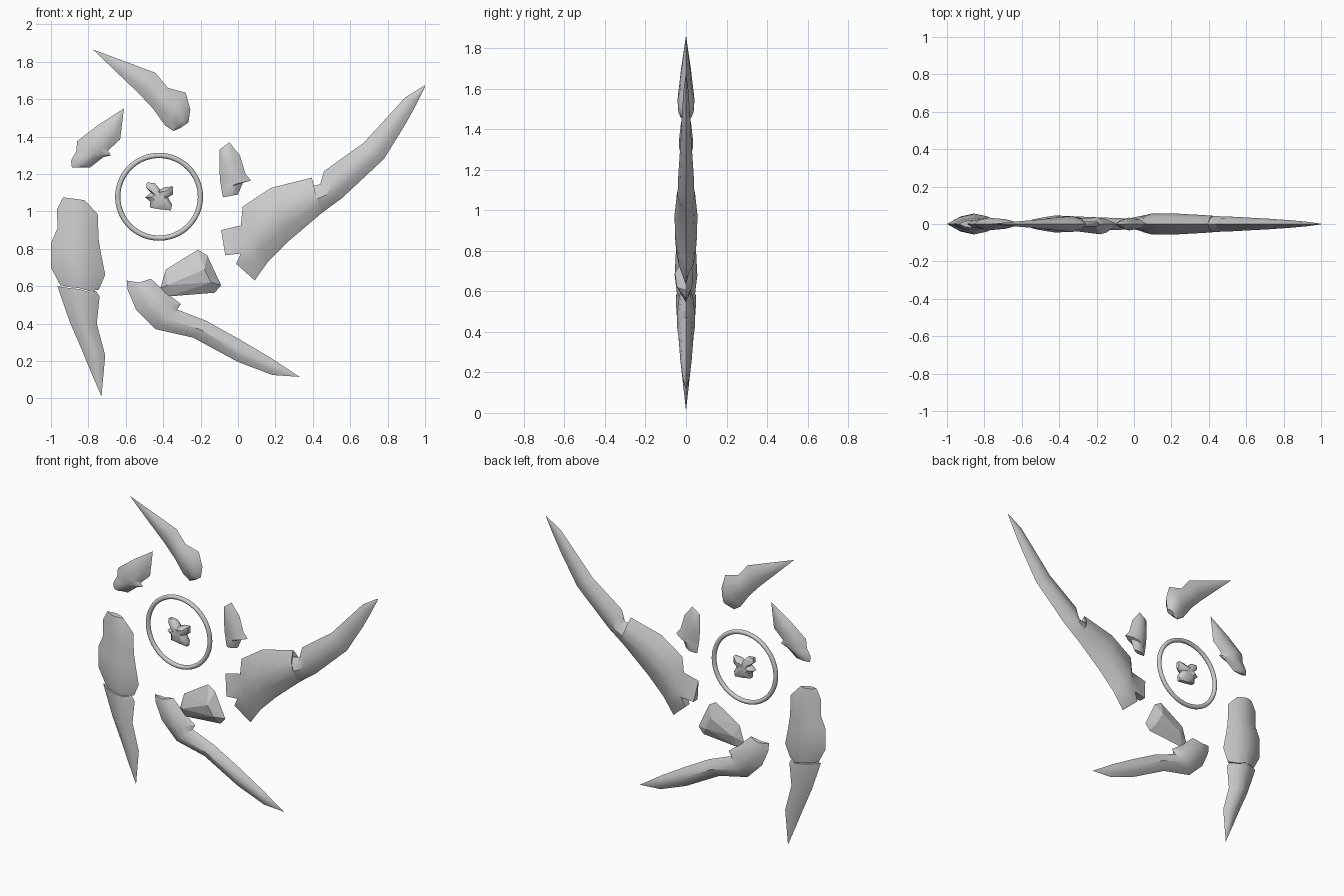
import bpy, bmesh, math
from mathutils import Vector

cube = bpy.data.objects.get("Cube")
if cube:
    bpy.data.objects.remove(cube, do_unlink=True)

stone = bpy.data.materials.new("pale grey stone")
stone.use_nodes = True
stone.diffuse_color = (0.6, 0.6, 0.6, 1)
stone.node_tree.nodes["Principled BSDF"].inputs["Base Color"].default_value = (0.6, 0.6, 0.6, 1)

ACROSS = (0, 0.25, 0.5, 0.75, 1)
BULGE = (0, 0.72, 1, 0.72, 0)


def finish(name, bm, angle=35):
    """Turn a bmesh into a shaded, coloured object."""
    bmesh.ops.remove_doubles(bm, verts=bm.verts, dist=0.0005)
    bmesh.ops.recalc_face_normals(bm, faces=bm.faces)
    mesh = bpy.data.meshes.new(name)
    bm.to_mesh(mesh)
    bm.free()
    mesh.materials.append(stone)
    obj = bpy.data.objects.new(name, mesh)
    bpy.context.collection.objects.link(obj)
    if angle:
        bpy.ops.object.select_all(action='DESELECT')
        obj.select_set(True)
        bpy.context.view_layer.objects.active = obj
        bpy.ops.object.shade_smooth_by_angle(angle=math.radians(angle))
    return obj


def shard(name, stations):
    """Loft lens sections; a station is (half thickness, edge points in x, z)."""
    bm = bmesh.new()
    loops = []
    for t, *pts in stations:
        if len(pts) == 1:
            pts = pts * 2
        if len(pts) == 2:
            a, b = Vector(pts[0]), Vector(pts[1])
            pts = [a.lerp(b, u) for u in ACROSS]
        front = [bm.verts.new((p[0], -t * k, p[1])) for p, k in zip(pts, BULGE)]
        back = [bm.verts.new((p[0], t * k, p[1])) for p, k in zip(pts[1:4], BULGE[1:4])]
        loops.append(front + back[::-1])
    n = len(loops[0])
    for r, s in zip(loops, loops[1:]):
        for i in range(n):
            j = (i + 1) % n
            bm.faces.new((r[i], r[j], s[j], s[i]))
    # close both ends with strips
    for r in (loops[0], loops[-1]):
        bm.faces.new((r[0], r[1], r[7]))
        bm.faces.new((r[1], r[2], r[6], r[7]))
        bm.faces.new((r[2], r[3], r[5], r[6]))
        bm.faces.new((r[3], r[4], r[5]))
    bmesh.ops.dissolve_degenerate(bm, dist=0.0005, edges=bm.edges)
    return finish(name, bm)


# Long curved blade with a nick in its upper edge and a broken root
shard("great_blade", [
    (0.002, (1, 1.675), (1, 1.665)),
    (0.012, (0.895, 1.61), (0.955, 1.575)),
    (0.02, (0.78, 1.485), (0.895, 1.465)),
    (0.028, (0.67, 1.365), (0.78, 1.28)),
    (0.04, (0.46, 1.215), (0.555, 1.07)),
    (0.041, (0.44, 1.145), (0.50, 1.03)),
    (0.043, (0.39, 1.135), (0.46, 1.0)),
    (0.045, (0.395, 1.18), (0.44, 0.985)),
    (0.056, (0.175, 1.125), (0.27, 0.84)),
    (0.055, (0.025, 1.025), (0.16, 0.73)),
    (0.048, (0.015, 0.925), (0.11, 0.66)),
    (0.03, (-0.09, 0.90), (-0.068, 0.765), (0.015, 0.775), (-0.01, 0.72), (0.09, 0.63)),
])

# Lower blade pointing right
shard("lower_blade", [
    (0.015, (-0.465, 0.64), (-0.495, 0.63), (-0.53, 0.62), (-0.56, 0.625), (-0.595, 0.63)),
    (0.035, (-0.385, 0.565), (-0.59, 0.58)),
    (0.045, (-0.305, 0.505), (-0.545, 0.475)),
    (0.044, (-0.325, 0.475), (-0.44, 0.37)),
    (0.036, (-0.17, 0.415), (-0.24, 0.325)),
    (0.028, (0.01, 0.315), (0.0, 0.195)),
    (0.016, (0.17, 0.22), (0.185, 0.125)),
    (0, (0.33, 0.115)),
])

# Left blade, split across into a body and a point
shard("left_blade_body", [
    (0.02, (-0.935, 1.075), (-0.82, 1.06)),
    (0.033, (-0.968, 1.01), (-0.75, 0.985)),
    (0.042, (-0.965, 0.91), (-0.745, 0.85)),
    (0.05, (-1, 0.83), (-0.73, 0.76)),
    (0.056, (-1, 0.70), (-0.71, 0.66)),
    (0.045, (-0.95, 0.605), (-0.90, 0.595), (-0.85, 0.59), (-0.80, 0.575), (-0.745, 0.58)),
])
shard("left_blade_point", [
    (0.05, (-0.965, 0.60), (-0.90, 0.59), (-0.85, 0.585), (-0.80, 0.57), (-0.76, 0.575)),
    (0.05, (-0.945, 0.54), (-0.74, 0.545)),
    (0.04, (-0.90, 0.41), (-0.755, 0.40)),
    (0.026, (-0.835, 0.26), (-0.71, 0.23)),
    (0.014, (-0.79, 0.15), (-0.72, 0.12)),
    (0, (-0.73, 0.01)),
])

# Upper pointed shard
shard("upper_shard", [
    (0, (-0.775, 1.865)),
    (0.014, (-0.60, 1.80), (-0.64, 1.735)),
    (0.026, (-0.44, 1.74), (-0.53, 1.63)),
    (0.035, (-0.375, 1.66), (-0.455, 1.55)),
    (0.042, (-0.28, 1.635), (-0.39, 1.46)),
    (0.038, (-0.255, 1.545), (-0.345, 1.43)),
    (0.018, (-0.265, 1.475), (-0.31, 1.445)),
])

# Small shard at the upper left
shard("upper_left_shard", [
    (0, (-0.61, 1.55)),
    (0.014, (-0.68, 1.505), (-0.62, 1.465)),
    (0.026, (-0.75, 1.46), (-0.63, 1.385)),
    (0.034, (-0.86, 1.375), (-0.695, 1.325)),
    (0.034, (-0.865, 1.32), (-0.68, 1.30)),
    (0.03, (-0.88, 1.295), (-0.72, 1.29)),
    (0.022, (-0.893, 1.27), (-0.79, 1.235)),
    (0.01, (-0.888, 1.235), (-0.82, 1.235)),
])

# Small shard right of the ring
shard("inner_right_shard", [
    (0, (-0.045, 1.37)),
    (0.016, (-0.10, 1.33), (-0.02, 1.335)),
    (0.028, (-0.10, 1.225), (0.01, 1.30)),
    (0.034, (-0.095, 1.16), (0.04, 1.20)),
    (0.032, (-0.09, 1.13), (0.07, 1.165)),
    (0.03, (-0.088, 1.115), (0.027, 1.155)),
    (0.014, (-0.08, 1.075), (0.0, 1.09)),
])

# Faceted chip between ring and lower blade
bm = bmesh.new()
chip = [(-0.215, 0, 0.795), (-0.165, 0, 0.765), (-0.09, 0, 0.605), (-0.125, 0, 0.565),
        (-0.375, 0, 0.545), (-0.415, 0, 0.59), (-0.385, 0, 0.69),
        (-0.38, -0.03, 0.605), (-0.18, -0.055, 0.69), (-0.145, -0.045, 0.62),
        (-0.35, 0.025, 0.62), (-0.20, 0.035, 0.70), (-0.16, 0.03, 0.62)]
verts = [bm.verts.new(p) for p in chip]
bmesh.ops.convex_hull(bm, input=verts)
finish("faceted_chip", bm, angle=0)

# Ring
CENTRE = Vector((-0.422, 0, 1.078))
bpy.ops.mesh.primitive_torus_add(major_segments=64, minor_segments=12, major_radius=0.221,
                                 minor_radius=0.014, location=CENTRE,
                                 rotation=(math.pi / 2, 0, 0))
ring = bpy.context.object
ring.name = "ring"
ring.data.materials.append(stone)
bpy.ops.object.shade_smooth_by_angle(angle=math.radians(40))

# Four-armed core inside the ring
outline = [(-0.487, 1.155), (-0.444, 1.15), (-0.417, 1.117), (-0.39, 1.13), (-0.348, 1.133),
           (-0.348, 1.09), (-0.374, 1.075), (-0.353, 1.037), (-0.358, 1.005), (-0.417, 1.011),
           (-0.47, 1.02), (-0.47, 1.053), (-0.497, 1.075), (-0.465, 1.10), (-0.492, 1.128)]
bm = bmesh.new()
rings = []
for y, scale in ((-0.032, 0.55), (-0.012, 1), (0.012, 1), (0.032, 0.55)):
    rings.append([bm.verts.new((CENTRE.x + (x - CENTRE.x) * scale, y,
                                CENTRE.z + (z - CENTRE.z) * scale)) for x, z in outline])
n = len(outline)
for r, s in zip(rings, rings[1:]):
    for i in range(n):
        bm.faces.new((r[i], r[(i + 1) % n], s[(i + 1) % n], s[i]))
for r, y in ((rings[0], -0.022), (rings[-1], 0.022)):
    hub = bm.verts.new((CENTRE.x, y, CENTRE.z))
    for i in range(n):
        bm.faces.new((r[i], r[(i + 1) % n], hub))
finish("core", bm, angle=50)
